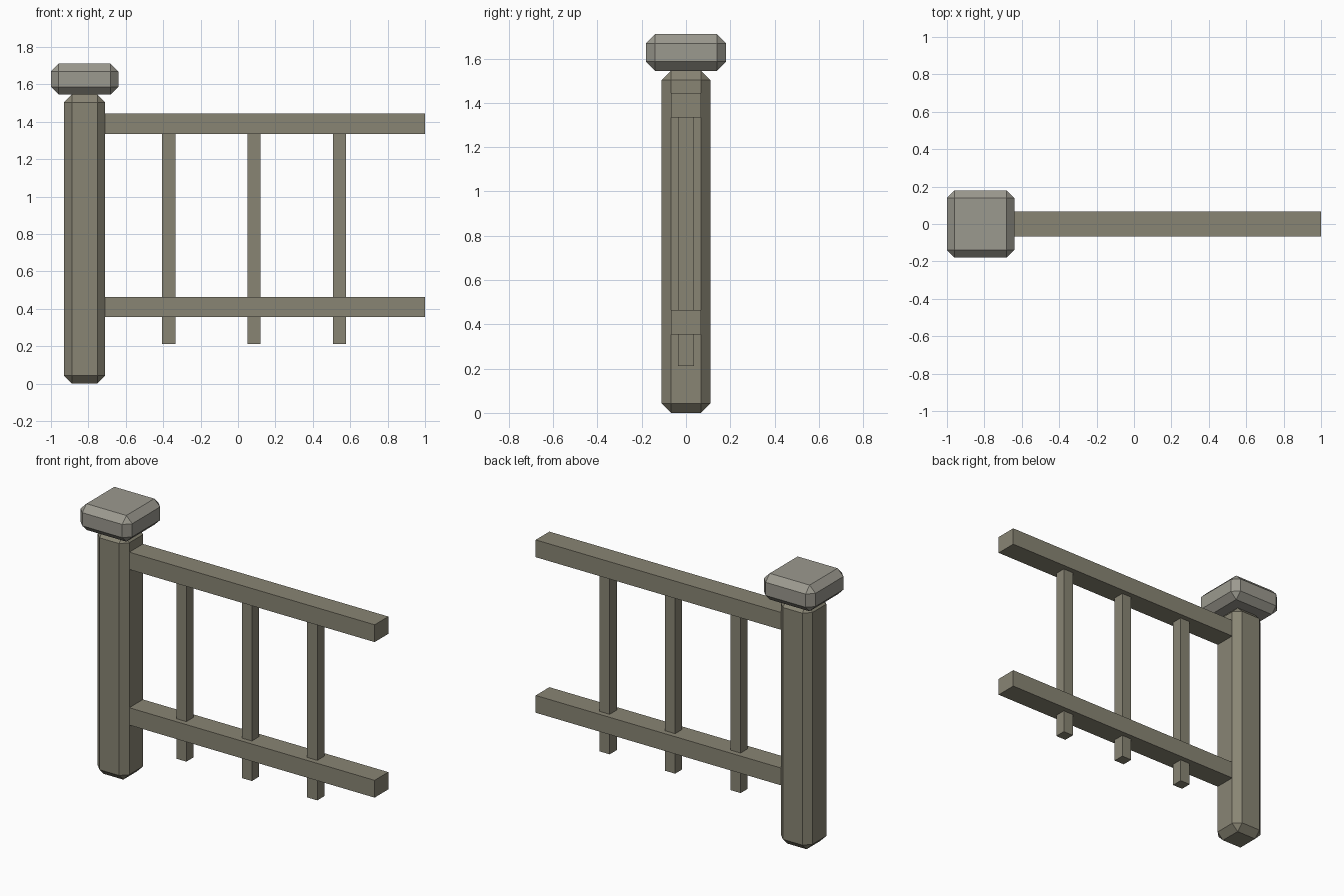
import bpy, bmesh
from mathutils import Vector

if "Cube" in bpy.data.objects:
    bpy.data.objects.remove(bpy.data.objects["Cube"])


def material(name, rgb):
    m = bpy.data.materials.new(name)
    m.diffuse_color = (*rgb, 1)
    m.use_nodes = True
    m.node_tree.nodes["Principled BSDF"].inputs["Base Color"].default_value = m.diffuse_color
    return m


wood = material("weathered_wood", (0.25, 0.235, 0.175))
stone = material("pale_cap", (0.33, 0.32, 0.275))


def box(name, lo, hi, mat, chamfer=0):
    """Box between two corners, with optional flat chamfer on every edge."""
    lo, hi = Vector(lo), Vector(hi)
    bm = bmesh.new()
    bmesh.ops.create_cube(bm, size=1)
    for v in bm.verts:
        v.co = (lo + hi) / 2 + v.co * (hi - lo)
    if chamfer:
        bmesh.ops.bevel(bm, geom=bm.edges[:], offset=chamfer, segments=1,
                        affect='EDGES')
    me = bpy.data.meshes.new(name)
    bm.to_mesh(me)
    bm.free()
    me.materials.append(mat)
    ob = bpy.data.objects.new(name, me)
    bpy.context.collection.objects.link(ob)
    return ob


# Chamfered end post and its cap
box("post", (-0.93, -0.11, 0), (-0.71, 0.11, 1.545), wood, 0.042)
box("post_cap", (-1, -0.18, 1.545), (-0.64, 0.18, 1.71), stone, 0.041)

# Horizontal rails, let slightly into the post
for name, z in (("lower_rail", 0.355), ("upper_rail", 1.335)):
    box(name, (-0.73, -0.068, z), (1, 0.068, z + 0.109), wood)

# Upright balusters, passing through the lower rail
for i in range(3):
    x = -0.37 + i * 0.456
    box(f"baluster_{i + 1}", (x - 0.035, -0.035, 0.212),
        (x + 0.035, 0.035, 1.345), wood)
